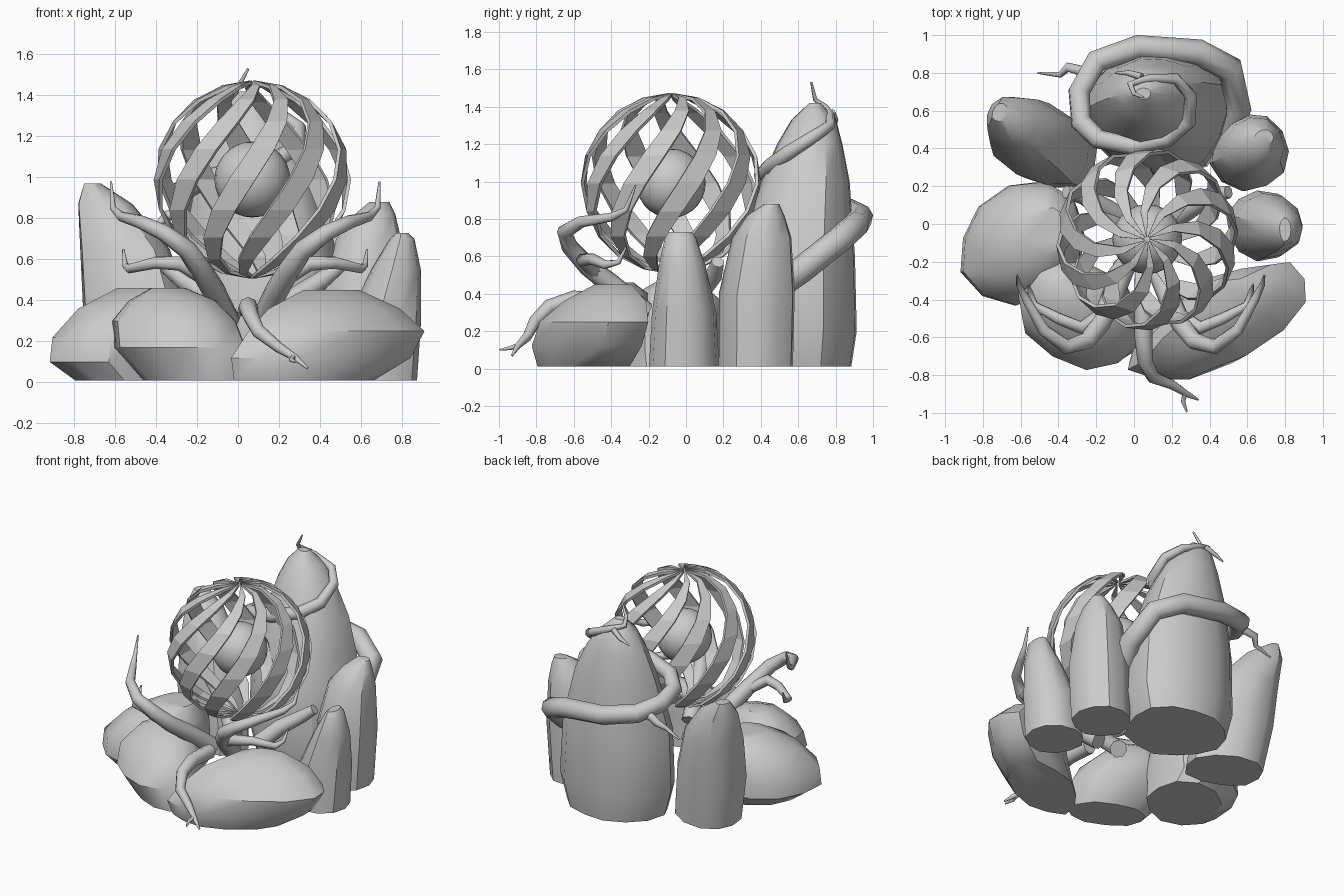
import bpy, bmesh, math, random
from mathutils import Vector

cube = bpy.data.objects.get("Cube")
if cube:
    bpy.data.objects.remove(cube, do_unlink=True)

GREY = (0.6, 0.6, 0.6, 1)
stone = bpy.data.materials.new("stone grey")
stone.use_nodes = True
stone.diffuse_color = GREY
stone.node_tree.nodes["Principled BSDF"].inputs["Base Color"].default_value = GREY


def finish(obj, angle):
    """Give the object its material and its shading."""
    obj.data.materials.clear()
    obj.data.materials.append(stone)
    bpy.ops.object.select_all(action='DESELECT')
    obj.select_set(True)
    bpy.context.view_layer.objects.active = obj
    if angle:
        bpy.ops.object.shade_smooth_by_angle(angle=math.radians(angle))


def add_mesh(name, bm, angle):
    bmesh.ops.recalc_face_normals(bm, faces=bm.faces)
    mesh = bpy.data.meshes.new(name)
    bm.to_mesh(mesh)
    bm.free()
    obj = bpy.data.objects.new(name, mesh)
    bpy.context.collection.objects.link(obj)
    finish(obj, angle)
    return obj


def rock(name, rings, turn=0, sides=11, seed=1):
    """Loft uneven ellipses; each ring is (x, y, z, radius a, radius b)."""
    rng = random.Random(seed)
    bulge = [rng.uniform(0.95, 1.06) for _ in range(sides)]
    turn = math.radians(turn)
    bm = bmesh.new()
    loops = []
    for x, y, z, a, b in rings:
        loop = []
        for i in range(sides):
            t = math.tau * i / sides
            u, v = a * bulge[i] * math.cos(t), b * bulge[i] * math.sin(t)
            loop.append(bm.verts.new((x + u * math.cos(turn) - v * math.sin(turn),
                                      y + u * math.sin(turn) + v * math.cos(turn), z)))
        loops.append(loop)
    for low, high in zip(loops, loops[1:]):
        for i in range(sides):
            j = (i + 1) % sides
            bm.faces.new((low[i], low[j], high[j], high[i]))
    bm.faces.new(loops[0][::-1])
    bm.faces.new(loops[-1])
    return add_mesh(name, bm, 38)


def vine(name, points, thick, thin):
    """Tapered tube through the points."""
    curve = bpy.data.curves.new(name, 'CURVE')
    curve.dimensions = '3D'
    curve.bevel_depth = 1
    curve.bevel_resolution = 2
    curve.use_fill_caps = True
    spline = curve.splines.new('POLY')
    spline.points.add(len(points) - 1)
    for i, (point, p) in enumerate(zip(spline.points, points)):
        point.co = (*p, 1)
        point.radius = thick + (thin - thick) * (i / (len(points) - 1)) ** 1.5
    obj = bpy.data.objects.new(name, curve)
    bpy.context.collection.objects.link(obj)
    bpy.ops.object.select_all(action='DESELECT')
    obj.select_set(True)
    bpy.context.view_layer.objects.active = obj
    bpy.ops.object.convert(target='MESH')
    finish(bpy.context.view_layer.objects.active, 50)


def vine_pair(name, points, thick, thin, middle=0.035):
    vine("right_" + name, points, thick, thin)
    vine("left_" + name, [(2 * middle - x, y, z) for x, y, z in points], thick, thin)


# Standing rocks
rock("tall_back_rock", [(.13, .58, .01, .35, .31), (.13, .58, .2, .4, .34),
                        (.12, .59, .6, .385, .32), (.1, .64, 1.0, .29, .24),
                        (.08, .665, 1.2, .21, .175), (.06, .685, 1.33, .13, .12),
                        (.05, .69, 1.42, .04, .03)], sides=14)
rock("right_back_rock", [(-.45, .4, .01, .27, .2), (-.5, .43, .35, .28, .21),
                         (-.555, .48, .65, .235, .18), (-.65, .55, .87, .14, .12),
                         (-.71, .59, .97, .04, .05)], turn=-25, seed=3)
rock("left_back_rock", [(.6, .38, .01, .2, .2), (.62, .385, .4, .205, .205),
                        (.64, .41, .7, .16, .16), (.67, .43, .82, .1, .1),
                        (.69, .46, .88, .05, .04)], seed=4)
rock("left_side_rock", [(.68, -.01, .01, .19, .18), (.71, -.01, .3, .18, .165),
                        (.77, -.02, .55, .12, .12), (.8, -.03, .7, .06, .08),
                        (.8, -.03, .73, .03, .06)], seed=5)

# Low leaning rocks
rock("right_side_rock", [(-.53, -.11, .01, .29, .25), (-.6, -.1, .1, .35, .3),
                         (-.59, -.1, .22, .345, .3), (-.53, -.07, .36, .27, .25),
                         (-.47, -.04, .46, .13, .12)], turn=40, seed=6)
rock("right_front_rock", [(-.22, -.55, .01, .27, .15), (-.28, -.49, .17, .35, .27),
                          (-.31, -.44, .3, .33, .25), (-.32, -.39, .4, .23, .18),
                          (-.34, -.36, .46, .09, .08)], turn=-25, seed=7)
rock("left_front_rock", [(.33, -.55, .01, .37, .2), (.42, -.54, .12, .48, .22),
                         (.495, -.5, .25, .47, .22), (.48, -.44, .36, .35, .17),
                         (.46, -.39, .45, .15, .08)], turn=27, sides=12, seed=8)

# Round cage of twisted ribbons
CENTRE = Vector((.07, -.08, .99))
RADIUS, RIBBONS, STEPS = .474, 10, 10
bm = bmesh.new()
for k in range(RIBBONS):
    edge = None
    for s in range(STEPS + 1):
        tilt = math.pi * min(max(s / STEPS, .01), .99)
        pair = []
        for side in (-.22, .22):
            a = math.tau * (k + side) / RIBBONS - math.radians(120) * s / STEPS
            pair.append(bm.verts.new(CENTRE + RADIUS * Vector((
                math.sin(tilt) * math.cos(a), math.sin(tilt) * math.sin(a), math.cos(tilt)))))
        if edge:
            bm.faces.new((edge[0], pair[0], pair[1], edge[1]))
        edge = pair
cage = add_mesh("ribbon_cage", bm, 0)
solid = cage.modifiers.new("thickness", 'SOLIDIFY')
solid.thickness = .018
solid.offset = 0

# Ball inside the cage
bm = bmesh.new()
bmesh.ops.create_uvsphere(bm, u_segments=24, v_segments=14, radius=.185)
bmesh.ops.translate(bm, verts=bm.verts, vec=CENTRE)
add_mesh("inner_ball", bm, 40)

# Tendrils holding the cage
vine_pair("front_tendril", [(-.05, -.22, .3), (-.12, -.4, .45), (-.18, -.53, .55),
                            (-.25, -.62, .65), (-.36, -.65, .73), (-.48, -.56, .785),
                            (-.57, -.4, .81), (-.61, -.32, .85), (-.62, -.27, .98)], .06, .005)
vine_pair("front_twig", [(-.15, -.47, .5), (-.28, -.55, .58), (-.4, -.5, .585),
                         (-.53, -.43, .555), (-.55, -.36, .57), (-.56, -.32, .65)], .04, .005)
vine_pair("back_tendril", [(-.03, .0, .3), (-.15, .08, .42), (-.27, .15, .5),
                           (-.36, .17, .57)], .06, .035, .07)
vine("low_tendril", [(.05, -.4, .36), (.05, -.6, .37), (.06, -.73, .33), (.1, -.81, .25),
                     (.2, -.85, .17), (.28, -.9, .12), (.34, -.93, .07)], .05, .006)
vine("low_twig", [(.22, -.86, .16), (.27, -.9, .12), (.26, -.94, .11), (.28, -.995, .1)], .02, .005)

# Vine winding up the tall rock
vine("climbing_vine", [(.48, .46, .42), (.55, .62, .53), (.51, .82, .69), (.34, .91, .77),
                       (.02, .935, .81), (-.2, .86, .85), (-.29, .7, .89), (-.28, .54, .93),
                       (-.19, .45, .98), (0, .41, 1.03), (.18, .45, 1.08), (.29, .54, 1.15),
                       (.3, .68, 1.24), (.22, .77, 1.3), (.08, .77, 1.36), (-.02, .74, 1.4),
                       (0, .69, 1.44), (.05, .67, 1.53)], .075, .006)
vine("vine_twig", [(-.24, .8, .85), (-.35, .83, .81), (-.39, .79, .77), (-.51, .8, .72)], .03, .005)
vine("top_twig", [(.04, .78, 1.37), (-.03, .8, 1.33), (-.1, .8, 1.3)], .02, .005)
